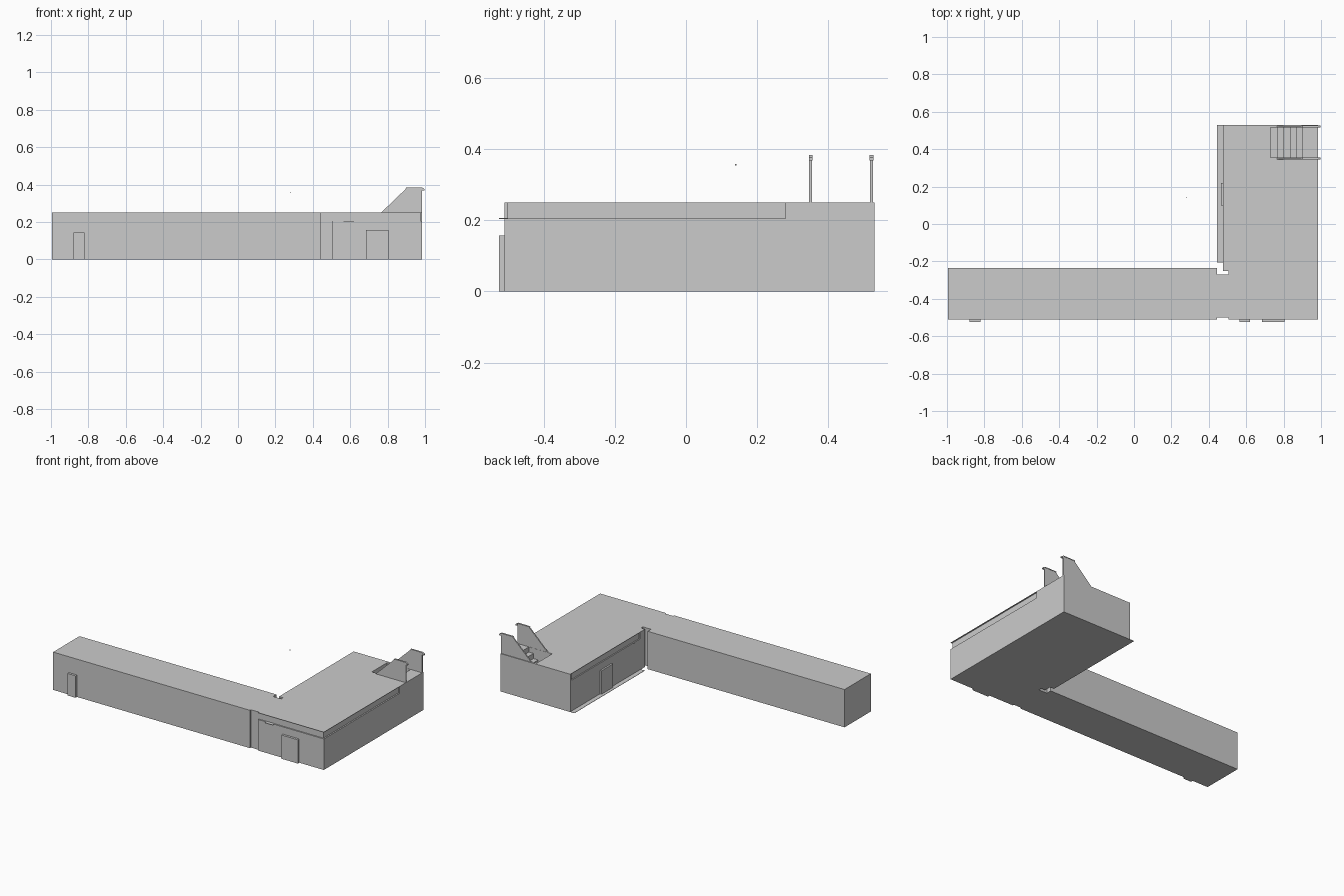
import bpy, bmesh
from mathutils import Vector

if "Cube" in bpy.data.objects:
    bpy.data.objects.remove(bpy.data.objects["Cube"])


def prism(name, pts, axis, lo, hi):
    """Extrude a 2D profile along 'z' (points are x,y) or 'y' (points are x,z)."""
    bm = bmesh.new()
    place = (lambda a, b: (a, b, lo)) if axis == 'z' else (lambda a, b: (a, lo, b))
    face = bm.faces.new([bm.verts.new(place(a, b)) for a, b in pts])
    ext = bmesh.ops.extrude_face_region(bm, geom=[face])
    move = Vector((0, 0, hi - lo)) if axis == 'z' else Vector((0, hi - lo, 0))
    bmesh.ops.translate(bm, vec=move, verts=[g for g in ext['geom'] if isinstance(g, bmesh.types.BMVert)])
    bmesh.ops.recalc_face_normals(bm, faces=bm.faces)
    mesh = bpy.data.meshes.new(name)
    bm.to_mesh(mesh)
    bm.free()
    ob = bpy.data.objects.new(name, mesh)
    bpy.context.collection.objects.link(ob)
    return ob


def box(name, x0, x1, y0, y1, z0, z1):
    return prism(name, [(x0, y0), (x1, y0), (x1, y1), (x0, y1)], 'z', z0, z1)


def cut(target, cutter):
    mod = target.modifiers.new("cut", 'BOOLEAN')
    mod.operation = 'DIFFERENCE'
    mod.solver = 'EXACT'
    mod.object = cutter
    bpy.context.view_layer.objects.active = target
    bpy.ops.object.modifier_apply(modifier=mod.name)
    bpy.data.objects.remove(cutter)


# L-shaped building with slots at the front joint and inner corner
H = 0.25
building = prism("building", [
    (-0.995, -0.51), (0.445, -0.51), (0.445, -0.5), (0.505, -0.5), (0.505, -0.51),
    (0.985, -0.51), (0.985, 0.53), (0.475, 0.53), (0.475, -0.25), (0.505, -0.25),
    (0.505, -0.27), (0.445, -0.27), (0.445, -0.235), (-0.995, -0.235)], 'z', 0, H)

# recessed window bands below the thin roof edge
band = (0.205, 0.248)
cut(building, box("front_band", 0.495, 1.1, -0.6, -0.502, *band))
cut(building, box("right_band", 0.976, 1.1, -0.6, 0.28, *band))
cut(building, box("court_band", 0.4, 0.483, -0.2, 0.52, *band))

# stairwell sunk in the roof, steps rising to the right
n, x, z = 5, 0.765, 0.08
rise, run = (H - z) / n, 0.034
profile = [(0.73, 0.3), (0.73, z)]
for i in range(n):
    profile += [(x + i * run, z + i * rise), (x + i * run, z + (i + 1) * rise)]
profile[-1] = (x + (n - 1) * run, 0.3)
cut(building, prism("stair_void", profile, 'y', 0.355, 0.515))

# stair side walls with handrail tips
for side, y in (("front", 0.345), ("back", 0.516)):
    prism(side + "_stair_wall", [(0.765, H), (0.985, H), (0.985, 0.38), (0.9, 0.38)],
          'y', y + 0.001, y + 0.009)
    prism(side + "_handrail", [(0.895, 0.38), (0.985, 0.38), (0.985, 0.368), (0.998, 0.368),
                               (0.998, 0.376), (0.985, 0.384), (0.9, 0.384)], 'y', y, y + 0.011)

# doors
box("left_door", -0.88, -0.82, -0.525, -0.508, 0, 0.145)
box("main_door", 0.685, 0.805, -0.525, -0.508, 0, 0.157)
box("court_door", 0.464, 0.477, 0.1, 0.22, 0, 0.157)

# window ledge and low court kerb
box("front_ledge", 0.565, 0.62, -0.525, -0.5, 0.203, 0.206)
box("court_kerb", 0.445, 0.476, -0.205, 0.53, 0, 0.002)

# tiny loose marker above the court
box("marker", 0.279, 0.283, 0.138, 0.142, 0.354, 0.358)
